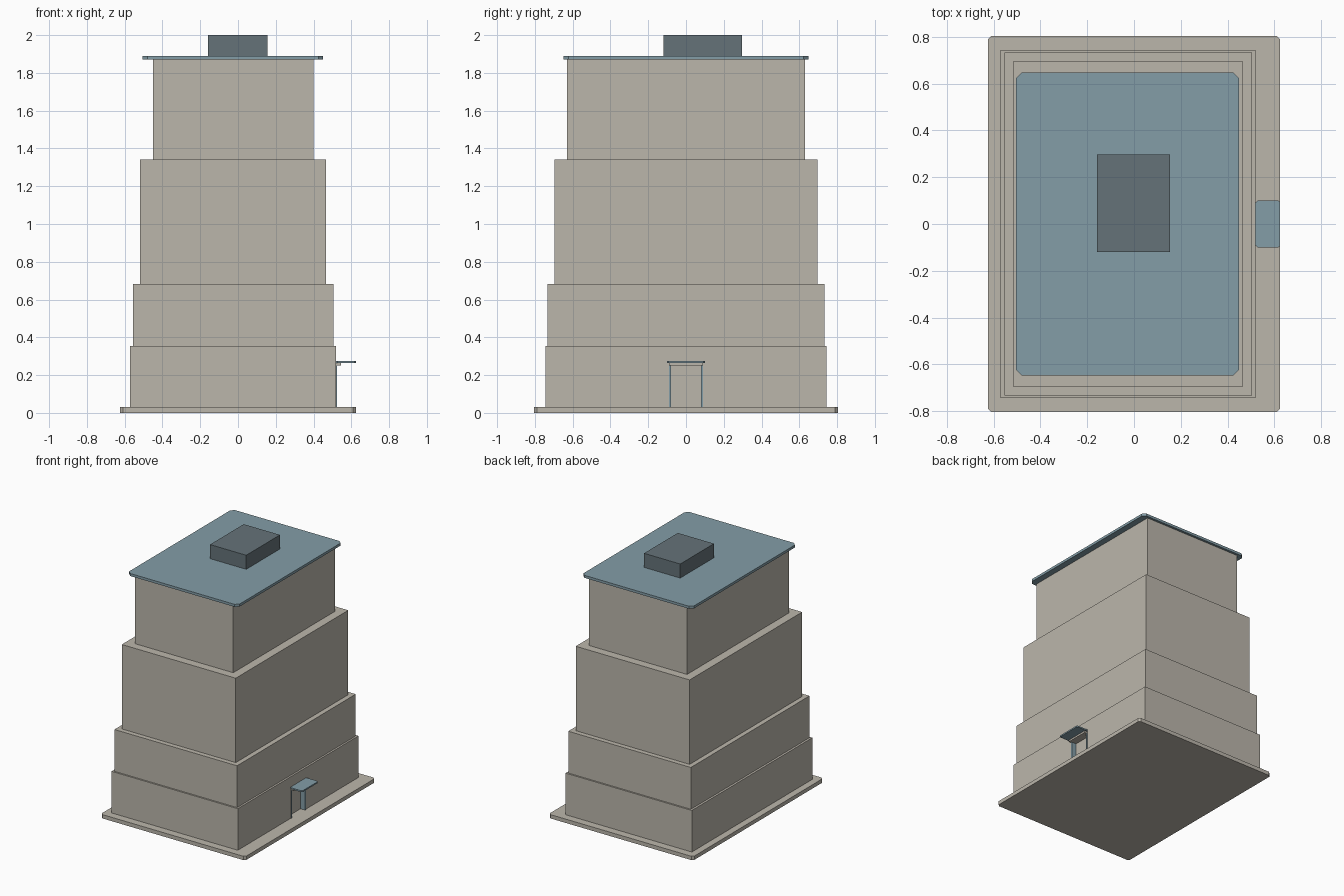
import bpy
import bmesh

default = bpy.data.objects.get("Cube")
if default:
    bpy.data.objects.remove(default, do_unlink=True)


def material(name, rgb):
    mat = bpy.data.materials.new(name)
    mat.use_nodes = True
    color = (*rgb, 1)
    mat.diffuse_color = color
    mat.node_tree.nodes["Principled BSDF"].inputs["Base Color"].default_value = color
    return mat


stone = material("warm_grey_stone", (0.50, 0.47, 0.41))
metal = material("blue_grey_metal", (0.23, 0.34, 0.39))
slate = material("dark_slate", (0.13, 0.17, 0.19))


def box(name, xs, ys, zs, mat, chamfer=0):
    """Box between limits, with optionally chamfered vertical corners."""
    bm = bmesh.new()
    bmesh.ops.create_cube(bm, size=1)
    for v in bm.verts:
        v.co = [lim[0] if c < 0 else lim[1] for c, lim in zip(v.co, (xs, ys, zs))]
    if chamfer:
        uprights = [e for e in bm.edges
                    if abs(e.verts[0].co.z - e.verts[1].co.z) > 0.001]
        bmesh.ops.bevel(bm, geom=uprights, offset=chamfer, segments=1,
                        affect='EDGES')
    mesh = bpy.data.meshes.new(name)
    bm.to_mesh(mesh)
    bm.free()
    mesh.materials.append(mat)
    obj = bpy.data.objects.new(name, mesh)
    bpy.context.collection.objects.link(obj)
    return obj


# Ground slab
box("base_slab", (-0.625, 0.625), (-0.805, 0.805), (0, 0.03), stone, 0.015)

# Stepped tower: left limit, right limit, half depth, top height
tiers = [
    ("ground_tier", -0.572, 0.52, 0.745, 0.355),
    ("lower_tier", -0.555, 0.505, 0.733, 0.682),
    ("middle_tier", -0.518, 0.467, 0.695, 1.342),
    ("upper_tier", -0.45, 0.40, 0.63, 1.87),
]
bottom = 0.03
for name, left, right, depth, top in tiers:
    tier = box(name, (left, right), (-depth, depth), (bottom, top), stone)
    bottom = top

# Doorway recess
cutter = box("doorway_cutter", (0.485, 0.6), (-0.09, 0.09), (0.02, 0.25), stone)
cutter.hide_render = True
cutter.hide_viewport = True
cutter.display_type = 'WIRE'
cut = bpy.data.objects["ground_tier"].modifiers.new("doorway", 'BOOLEAN')
cut.operation = 'DIFFERENCE'
cut.solver = 'EXACT'
cut.object = cutter

# Door frame, lintel and canopy
for side, y in (("right", -0.085), ("left", 0.085)):
    box(f"door_post_{side}", (0.485, 0.525), (y - 0.005, y + 0.005),
        (0.03, 0.25), metal)
box("door_lintel", (0.485, 0.545), (-0.09, 0.09), (0.25, 0.264), stone)
box("door_canopy", (0.52, 0.625), (-0.1, 0.1), (0.264, 0.275), metal, 0.008)

# Roof and rooftop unit
box("roof_slab", (-0.505, 0.45), (-0.648, 0.648), (1.87, 1.89), metal, 0.025)
box("rooftop_unit", (-0.158, 0.155), (-0.12, 0.297), (1.89, 2.0), slate)
